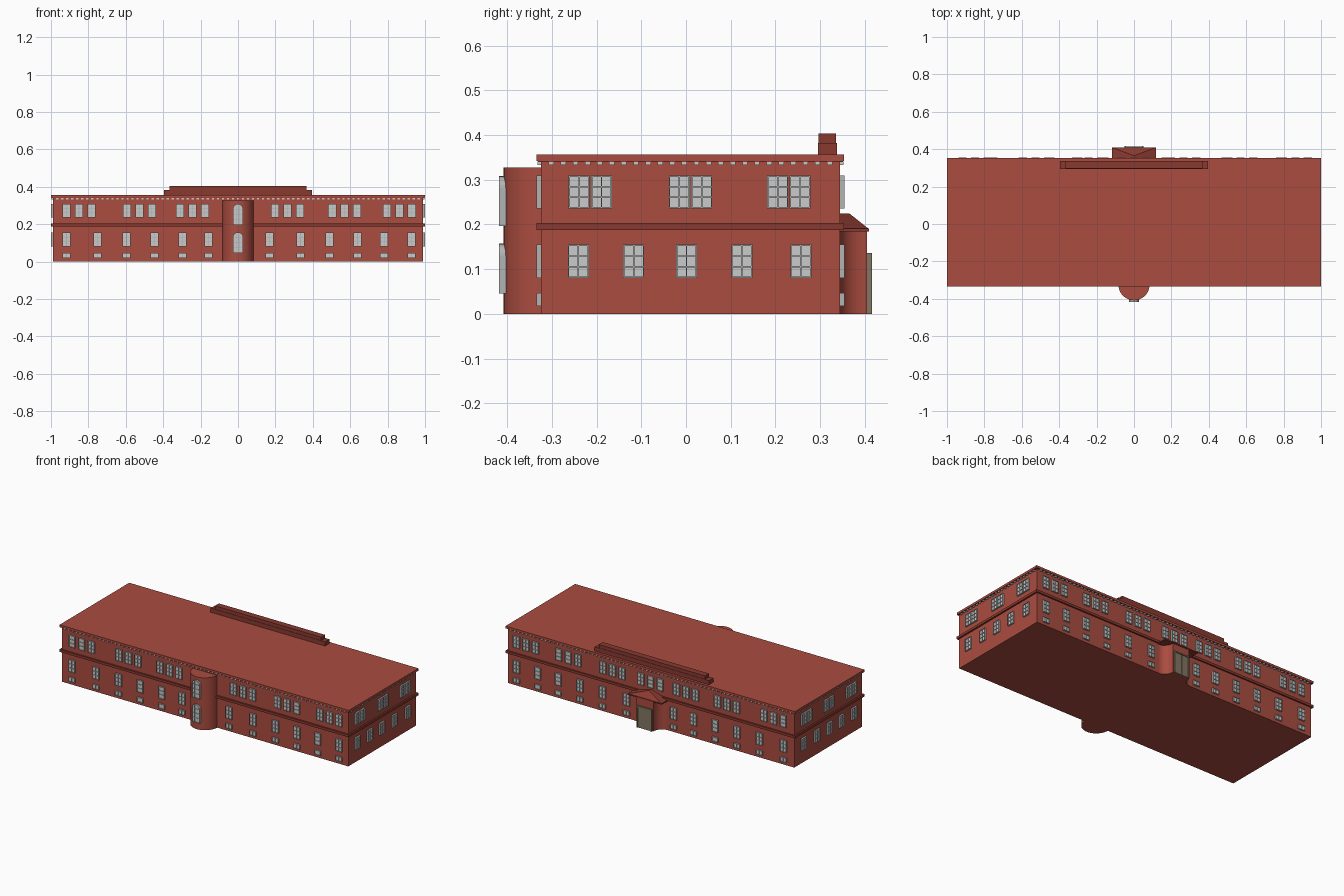
import bpy, bmesh, math
from mathutils import Matrix, Vector

if "Cube" in bpy.data.objects:
    bpy.data.objects.remove(bpy.data.objects["Cube"])


def material(name, rgb):
    m = bpy.data.materials.new(name)
    m.diffuse_color = (*rgb, 1)
    m.use_nodes = True
    m.node_tree.nodes["Principled BSDF"].inputs["Base Color"].default_value = m.diffuse_color
    return m


BRICK = material("brick", (0.40, 0.072, 0.05))
TRIM = material("dark_trim", (0.25, 0.042, 0.03))
DOOR = material("door_wood", (0.22, 0.18, 0.12))
FRAME = material("frame_grey", (0.45, 0.46, 0.46))


def finish(name, bm, mat=None, smooth=False):
    bmesh.ops.recalc_face_normals(bm, faces=bm.faces)
    me = bpy.data.meshes.new(name)
    bm.to_mesh(me)
    bm.free()
    ob = bpy.data.objects.new(name, me)
    bpy.context.collection.objects.link(ob)
    if mat:
        me.materials.append(mat)
    if smooth:
        bpy.context.view_layer.objects.active = ob
        ob.select_set(True)
        bpy.ops.object.shade_smooth_by_angle(angle=math.radians(35))
        ob.select_set(False)
    return ob


def add_box(bm, x0, x1, y0, y1, z0, z1, mat=Matrix()):
    c = Vector(((x0 + x1) / 2, (y0 + y1) / 2, (z0 + z1) / 2))
    s = Matrix.Diagonal((x1 - x0, y1 - y0, z1 - z0, 1))
    bmesh.ops.create_cube(bm, size=1, matrix=mat @ Matrix.Translation(c) @ s)


def box(name, dims, mat):
    bm = bmesh.new()
    add_box(bm, *dims)
    return finish(name, bm, mat)


def add_prism(bm, pts, vec):
    f = bm.faces.new([bm.verts.new(p) for p in pts])
    r = bmesh.ops.extrude_face_region(bm, geom=[f], use_keep_orig=True)
    bmesh.ops.translate(bm, vec=vec, verts=[v for v in r["geom"] if isinstance(v, bmesh.types.BMVert)])


# Main block, string course and roof
box("main_walls", (-.99, .99, -.325, .345, 0, .343), BRICK)
box("string_course", (-1, 1, -.335, .354, .188, .203), TRIM)
box("roof_slab", (-1, 1, -.334, .354, .342, .356), BRICK)
box("cornice_edge", (-.997, .997, -.331, .351, .340, .345), TRIM)
box("roof_parapet_base", (-.395, .395, .295, .338, .355, .382), TRIM)
box("roof_parapet_top", (-.367, .367, .297, .336, .382, .403), TRIM)

# Wall frames: local x runs along the wall, local -y points outwards
WALLS = {
    "front": Matrix.Translation((0, -.325, 0)),
    "back": Matrix.Translation((0, .345, 0)) @ Matrix.Rotation(math.pi, 4, 'Z'),
    "right": Matrix.Translation((.99, 0, 0)) @ Matrix.Rotation(math.pi / 2, 4, 'Z'),
    "left": Matrix.Translation((-.99, 0, 0)) @ Matrix.Rotation(-math.pi / 2, 4, 'Z'),
}
glass, frames = bmesh.new(), bmesh.new()


def window(m, u, z0, z1, w, cols, rows):
    t, h = .003, w / 2
    add_box(glass, u - h + t / 2, u + h - t / 2, -.006, .004, z0 + t / 2, z1 - t / 2, m)
    for i in range(cols + 1):
        x = u - h + t / 2 + (w - t) * i / cols
        add_box(frames, x - t / 2, x + t / 2, -.010, .002, z0, z1, m)
    for j in range(rows + 1):
        z = z0 + t / 2 + (z1 - z0 - t) * j / rows
        add_box(frames, u - h, u + h, -.0098, .002, z - t / 2, z + t / 2, m)


# Long walls: basement, ground floor and triple upper windows
LOWER = [-.917, -.751, -.596, -.446, -.297, -.158, .168, .334, .489, .639, .781, .928]
TRIPLES = [-.85, -.527, -.243, .265, .57, .863]
for side, sign, extra in (("front", 1, []), ("back", -1, [0])):
    m = WALLS[side]
    for x in LOWER:
        window(m, sign * x, .018, .047, .043, 2, 1)
        window(m, sign * x, .08, .155, .043, 2, 3)
    for x in TRIPLES + extra:
        for d in (-.066, 0, .066):
            window(m, sign * x + d, .236, .309, .043, 2, 3)

# End walls: single lower windows, paired upper windows
for side, sign in (("right", 1), ("left", -1)):
    m = WALLS[side]
    for y in (-.241, -.117, .001, .125, .257):
        window(m, sign * y, .08, .155, .047, 2, 3)
    for y in (-.214, .01, .23):
        for d in (-.025, .025):
            window(m, sign * y + d, .236, .309, .047, 2, 3)

# Round stair tower at the front
bm = bmesh.new()
arc = [(.083 * math.cos(math.pi * i / 24), -.325 - .083 * math.sin(math.pi * i / 24), 0) for i in range(25)]
add_prism(bm, arc, (0, 0, .327))
finish("stair_tower", bm, BRICK, True)


# Arched tower windows
def arch(w, z0, z1, y):
    c = z1 - w
    return [(-w, y, z0), (w, y, z0)] + [
        (w * math.cos(math.pi * i / 12), y, c + w * math.sin(math.pi * i / 12)) for i in range(13)]


for z in (.045, .196):
    outer, inner = arch(.027, z, z + .112, -.418), arch(.024, z + .003, z + .109, -.418)
    add_prism(glass, arch(.0245, z + .0025, z + .1095, -.414), (0, .016, 0))
    n = len(outer)
    for i in range(n):
        j = (i + 1) % n
        if (Vector(outer[i]) - Vector(outer[j])).length > 1e-6:
            add_prism(frames, [outer[i], outer[j], inner[j], inner[i]], (0, .018, 0))
    for x in (-.009, .009):
        add_box(frames, x - .0015, x + .0015, -.417, -.400, z, z + .105)
    for k in range(1, 4):
        add_box(frames, -.025, .025, -.417, -.400, z + .028 * k - .0015, z + .028 * k + .0015)

finish("window_glass", glass)
finish("window_frames", frames, FRAME)

# Dentil row under the cornice
bm = bmesh.new()
for side, half, off in (("front", .98, 0), ("back", .98, 0), ("right", .325, .01), ("left", .325, -.01)):
    n = round(2 * half / .027)
    for i in range(n):
        u = off - half + 2 * half * (i + .5) / n
        add_box(bm, u - .006, u + .006, -.007, .002, .333, .341, WALLS[side])
finish("dentils", bm)

# Rear porch with flared sides, hipped roof and door
bm = bmesh.new()
side = [(.058 + .05 * (1 - math.cos(math.pi / 2 * i / 8)), .405 - .06 * math.sin(math.pi / 2 * i / 8), 0)
        for i in range(9)]
add_prism(bm, side + [(-x, y, z) for x, y, z in reversed(side)], (0, 0, .188))
finish("porch_walls", bm, BRICK, True)

box("porch_eave", (-.118, .118, .340, .409, .184, .191), TRIM)
bm = bmesh.new()
a, b, c, d, e, f = [bm.verts.new(p) for p in (
    (-.118, .34, .19), (.118, .34, .19), (.118, .409, .19), (-.118, .409, .19), (0, .34, .225), (0, .365, .225))]
for vs in ((a, b, c, d), (a, e, b), (b, e, f, c), (c, f, d), (d, f, e, a)):
    bm.faces.new(vs)
finish("porch_roof", bm, TRIM)

box("door", (-.046, .046, .40, .411, 0, .13), DOOR)
bm = bmesh.new()
for x in (-.048, .048):
    add_box(bm, x - .004, x + .004, .40, .416, 0, .136)
add_box(bm, -.052, .052, .40, .4155, .128, .136)
add_box(bm, -.0015, .0015, .40, .413, 0, .13)
finish("door_frame", bm, DOOR)
